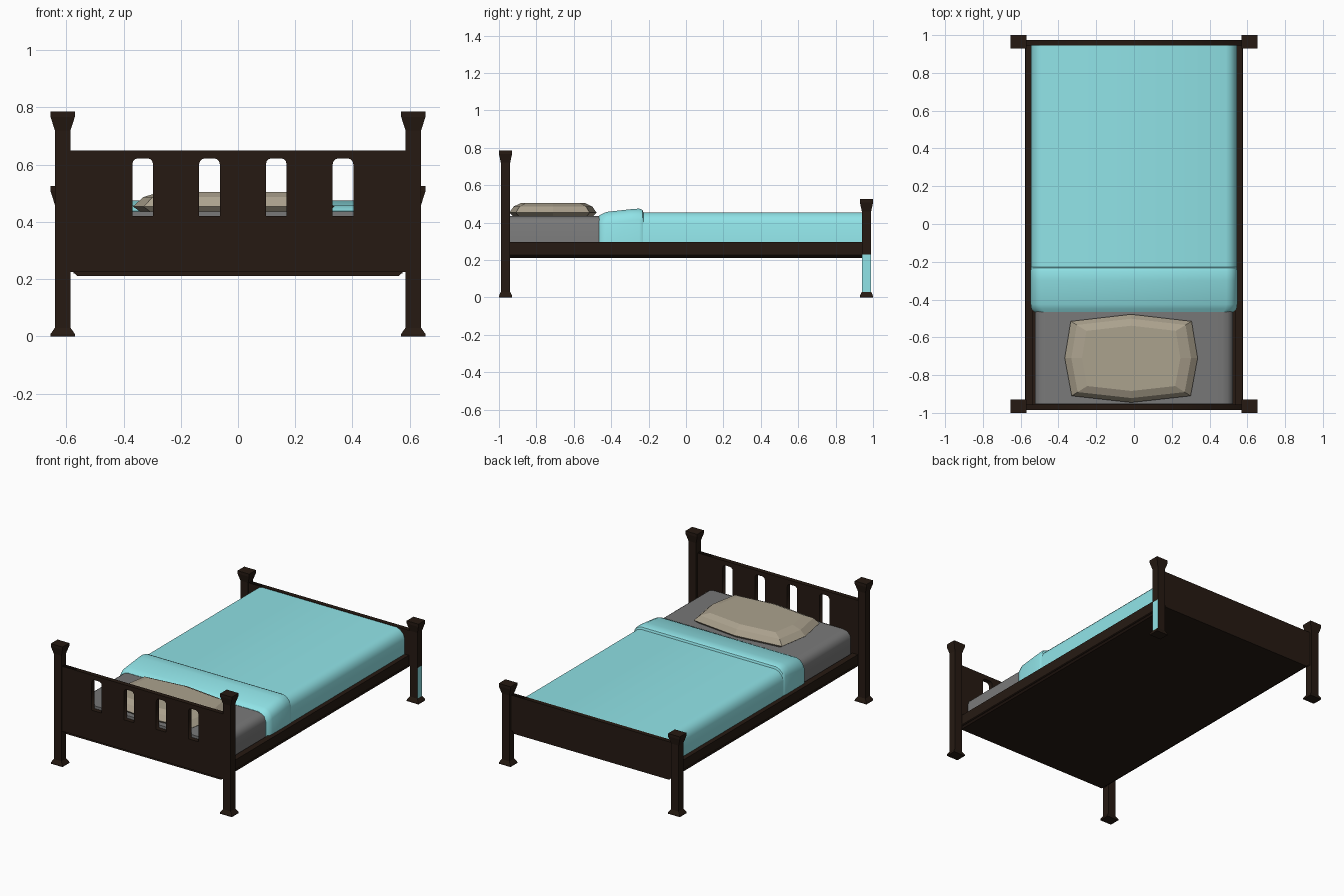
import bpy, bmesh, math

if "Cube" in bpy.data.objects:
    bpy.data.objects.remove(bpy.data.objects["Cube"])


def material(name, rgb):
    m = bpy.data.materials.new(name)
    m.diffuse_color = (*rgb, 1)
    m.use_nodes = True
    m.node_tree.nodes["Principled BSDF"].inputs["Base Color"].default_value = m.diffuse_color
    return m


WOOD = material("dark_wood", (0.019, 0.010, 0.006))
TEAL = material("teal_cloth", (0.28, 0.77, 0.80))
TAN = material("tan_cloth", (0.41, 0.36, 0.27))
GREY = material("grey_cloth", (0.19, 0.19, 0.19))


def loft(name, rings, mat, smooth=False):
    """Skin a list of equal-length vertex rings and cap both ends."""
    bm = bmesh.new()
    vs = [[bm.verts.new(p) for p in r] for r in rings]
    n = len(rings[0])
    for a, b in zip(vs, vs[1:]):
        for j in range(n):
            k = (j + 1) % n
            bm.faces.new((a[j], a[k], b[k], b[j]))
    bm.faces.new(vs[0])
    bm.faces.new(vs[-1])
    bmesh.ops.recalc_face_normals(bm, faces=bm.faces)
    me = bpy.data.meshes.new(name)
    bm.to_mesh(me)
    bm.free()
    me.materials.append(mat)
    ob = bpy.data.objects.new(name, me)
    bpy.context.collection.objects.link(ob)
    if smooth:
        bpy.ops.object.select_all(action='DESELECT')
        ob.select_set(True)
        bpy.context.view_layer.objects.active = ob
        bpy.ops.object.shade_smooth_by_angle(angle=math.radians(35))
    return ob


def section(y, half):
    """Mirror a half profile of (x, z), bottom to top, into a ring at y."""
    return [(x, y, z) for x, z in half] + [(-x, y, z) for x, z in reversed(half)]


def post(name, x, y, top):
    profile = [(0, .0425, .035), (.008, .0425, .035), (.03, .0275, .025), (.23, .0275, .025),
               (top - .065, .0275, .025), (top - .018, .0425, .035), (top, .0425, .035)]
    rings = [[(x + sx * hx, y + sy * hy, z)
              for sx, sy in ((-1, -1), (1, -1), (1, 1), (-1, 1))] for z, hx, hy in profile]
    return loft(name, rings, WOOD)


def board(name, y, outline, slots=()):
    """Flat panel with holes, from a filled and extruded curve."""
    cu = bpy.data.curves.new(name, 'CURVE')
    cu.dimensions = '2D'
    cu.fill_mode = 'BOTH'
    cu.extrude = .015
    for pts in (outline, *slots):
        s = cu.splines.new('POLY')
        s.points.add(len(pts) - 1)
        for p, (x, z) in zip(s.points, pts):
            p.co = (x, z, 0, 1)
        s.use_cyclic_u = True
    tmp = bpy.data.objects.new(name + "_curve", cu)
    bpy.context.collection.objects.link(tmp)
    dg = bpy.context.evaluated_depsgraph_get()
    me = bpy.data.meshes.new_from_object(tmp.evaluated_get(dg))
    bpy.data.objects.remove(tmp)
    me.materials.clear()
    me.materials.append(WOOD)
    ob = bpy.data.objects.new(name, me)
    ob.location.y = y
    ob.rotation_euler.x = math.pi / 2
    bpy.context.collection.objects.link(ob)


# Posts
for side, x in (("left", -.6125), ("right", .6125)):
    post("head_post_" + side, x, -.965, .785)
    foot = post("foot_post_" + side, x, .965, .525)
# Teal patch on the lower outer face of the right foot post
foot.data.materials.append(TEAL)
for f in foot.data.polygons:
    if f.normal.x > .95 and .05 < f.center.z < .23:
        f.material_index = 1


# Headboard with four round-topped slots, and plain footboard
def slot(cx, w=.036, z0=.42, z1=.622, r=.02):
    arc = [(w - r + r * math.cos(a), z1 - r + r * math.sin(a))
           for a in (0, math.pi / 6, math.pi / 3, math.pi / 2)]
    return ([(cx - w, z0), (cx + w, z0)] + [(cx + x, z) for x, z in arc]
            + [(cx - x, z) for x, z in reversed(arc)])


board("headboard", -.97, [(-.6, .225), (.6, .225), (.6, .65), (-.6, .65)],
      [slot(-.333 + i * .2333) for i in range(4)])
board("footboard", .96, [(-.6, .225), (.6, .225), (.6, .458), (-.6, .458)])

# Base panel with chamfered lower edges, and side rails
base = [(.56, .21), (.577, .226), (.577, .235)]
loft("base_panel", [section(y, base) for y in (-.975, .975)], WOOD)
for side, s in (("left", -1), ("right", 1)):
    loft("side_rail_" + side, [[(s * x, y, z) for x, z in
         ((.535, .22), (.575, .22), (.575, .295), (.535, .295))] for y in (-.955, .955)], WOOD)

# Mattress
mattress = [(.525, .22), (.525, .39), (.515, .415), (.495, .43), (.465, .436)]
loft("mattress", [section(y, mattress) for y in (-.953, .94)], GREY, True)


# Blanket with a raised turned-down fold
def blanket(y, top, w=.545):
    return section(y, [(w, .225), (w, top - .06), (w - .012, top - .03),
                       (w - .032, top - .01), (w - .058, top)])


loft("blanket", [blanket(y, .455) for y in (-.30, .945)], TEAL, True)
loft("blanket_fold", [blanket(*s) for s in (
    (-.465, .438, .53), (-.45, .446, .543), (-.425, .457, .547), (-.30, .471, .547),
    (-.25, .475, .547), (-.233, .468, .546), (-.226, .452, .543))], TEAL, True)

# Pillow
outline = [(0, .232), (.32, .195), (.352, 0), (.315, -.2),
           (0, -.235), (-.315, -.2), (-.352, 0), (-.32, .195)]
loft("pillow", [[(-.015 + x * s, -.71 + y * s, z) for x, y in outline]
     for z, s in ((.434, .92), (.453, 1), (.486, .9), (.504, .74))], TAN)
